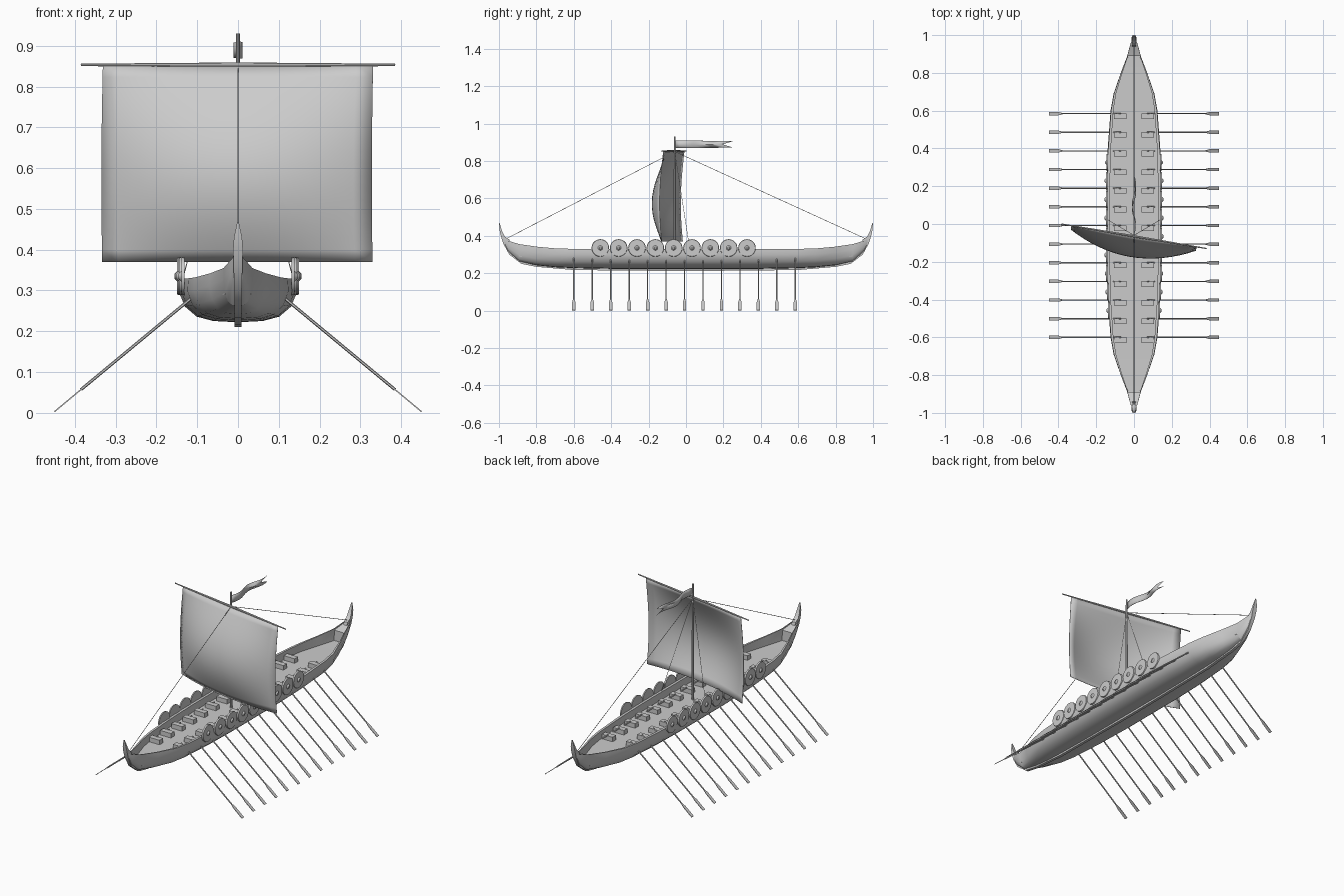
import bpy, bmesh, math
from mathutils import Vector, Matrix

if "Cube" in bpy.data.objects:
    bpy.data.objects.remove(bpy.data.objects["Cube"])

mat = bpy.data.materials.new("light_grey")
mat.diffuse_color = (0.6, 0.6, 0.6, 1)
mat.use_nodes = True
mat.node_tree.nodes["Principled BSDF"].inputs["Base Color"].default_value = mat.diffuse_color


def finish(name, bm, smooth=False):
    bmesh.ops.recalc_face_normals(bm, faces=bm.faces)
    me = bpy.data.meshes.new(name)
    bm.to_mesh(me)
    bm.free()
    me.materials.append(mat)
    ob = bpy.data.objects.new(name, me)
    bpy.context.collection.objects.link(ob)
    if smooth:
        bpy.ops.object.select_all(action='DESELECT')
        ob.select_set(True)
        bpy.context.view_layer.objects.active = ob
        bpy.ops.object.shade_smooth_by_angle(angle=math.radians(35))
    return ob


def loft(bm, rings):
    """Skin closed rings of points and cap both ends."""
    vs = [[bm.verts.new(p) for p in r] for r in rings]
    n = len(vs[0])
    for a, b in zip(vs, vs[1:]):
        for i in range(n):
            j = (i + 1) % n
            bm.faces.new((a[i], a[j], b[j], b[i]))
    bm.faces.new(vs[0])
    bm.faces.new(vs[-1])


def rod(bm, a, b, r1, r2=None, seg=8):
    a, b = Vector(a), Vector(b)
    d = b - a
    m = Matrix.Translation((a + b) / 2) @ d.to_track_quat('Z', 'Y').to_matrix().to_4x4()
    bmesh.ops.create_cone(bm, cap_ends=True, segments=seg, radius1=r1,
                          radius2=r1 if r2 is None else r2, depth=d.length, matrix=m)


def box(bm, c, size):
    bmesh.ops.create_cube(bm, size=1, matrix=Matrix.Translation(c) @ Matrix.Diagonal((*size, 1)))


# Hull: y, half width, keel z, rim z, deck z
HALF = [(0, .145, .222, .33, .288), (.2, .145, .222, .33, .288), (.4, .139, .223, .33, .288),
        (.6, .124, .227, .33, .288), (.69, .108, .231, .332, .288), (.8, .07, .242, .342, .288),
        (.889, .036, .262, .355, .29), (.89, .036, .262, .355, .347),
        (.95, .02, .315, .373, .367), (.975, .01, .36, .384, .38)]
STATIONS = [(-y, *r) for y, *r in reversed(HALF[1:])] + HALF
SECTION = [(0, 0), (.42, .03), (.7, .13), (.9, .36), (1, .7), (.98, 1)]


def half_width(y):
    y = abs(y)
    for a, b in zip(HALF, HALF[1:]):
        if y <= b[0]:
            return a[1] + (b[1] - a[1]) * (y - a[0]) / (b[0] - a[0])
    return HALF[-1][1]


bm = bmesh.new()
rings = []
for y, w, k, r, d in STATIONS:
    right = [(w * u, k + (r - k) * v) for u, v in SECTION]
    right += [(w * .88, r), (w * .88, d)]
    loop = right + [(-x, z) for x, z in reversed(right[1:])]
    rings.append([(x, y, z) for x, z in loop])
loft(bm, rings)
finish("hull", bm, True)

# Keel running up into the curved stem posts: outer y, z, inner y, z, half thickness
KEEL = [(0, .211, 0, .23, .008), (.6, .217, .6, .235, .008), (.8, .234, .8, .255, .008),
        (.88, .25, .87, .272, .008), (.945, .3, .93, .325, .009), (.978, .36, .945, .38, .011),
        (.99, .4, .968, .395, .012), (.997, .43, .983, .425, .01), (1, .468, .996, .466, .002)]
path = [(-a, b, -c, d, t) for a, b, c, d, t in reversed(KEEL[1:])] + KEEL
bm = bmesh.new()
loft(bm, [[(-t, a, b), (t, a, b), (t, c, d), (-t, c, d)] for a, b, c, d, t in path])
finish("keel_and_stems", bm, True)

# Rowing benches and oars, thirteen pairs
benches, oars = bmesh.new(), bmesh.new()
for i in range(13):
    y = -.6 + .0987 * i
    for s in (-1, 1):
        box(benches, (s * .074, y - .014, .3), (.066, .03, .026))
        inner, neck, tip = (Vector((s * x, y, z)) for x, z in ((.07, .318), (.385, .057), (.45, .003)))
        rod(oars, inner, neck, .0038, seg=6)
        along = (tip - neck)
        n = Vector((along.z, 0, -along.x)).normalized() * .0015
        loft(oars, [[neck + along * f + n * p + Vector((0, q * h, 0))
                     for p, q in ((-1, -1), (1, -1), (1, 1), (-1, 1))]
                    for f, h in ((-.1, .003), (.25, .009), (1, .009))])
finish("benches", benches)
finish("oars", oars, True)

# Round shields with a boss, nine along each rim
bm = bmesh.new()
for i in range(9):
    y = -.458 + .098 * i
    for s in (-1, 1):
        x = half_width(y)
        c = lambda dx: (s * (x + dx), y, .335)
        rod(bm, c(-.004), c(.004), .047, .045, 20)
        rod(bm, c(.004), c(.011), .013, .006, 12)
finish("shields", bm, True)

# Mast, angled yard and rigging
MY = -.06
bm = bmesh.new()
rod(bm, (0, MY, .23), (0, MY, .93), .007, .005, 10)
finish("mast", bm, True)

L, R = Vector((-.385, 0, .853)), Vector((.385, -.13, .853))
mid = (L + R) / 2
bm = bmesh.new()
rod(bm, mid, L, .006, .003)
rod(bm, mid, R, .006, .003)
finish("yard", bm, True)

bm = bmesh.new()
for s in (-1, 1):
    rod(bm, (0, MY, .85), (0, s * .965, .382), .0015, seg=5)
    rod(bm, (0, MY, .85), (s * .135, .02, .33), .0012, seg=5)
finish("rigging", bm)

# Billowing square sail
bm = bmesh.new()
N = 16
out = Vector((-.13, -.77, 0)).normalized()
grid = []
for j in range(N + 1):
    v = j / N
    row = []
    for i in range(N + 1):
        u = 2 * i / N - 1
        p = mid + (R - L) / 2 * (u * .86)
        p += out * math.sin(math.pi * v * .86) * (.02 + .09 * (1 - u * u))
        p.z = .853 - .483 * v
        row.append(bm.verts.new(p))
    grid.append(row)
for j in range(N):
    for i in range(N):
        bm.faces.new((grid[j][i], grid[j][i + 1], grid[j + 1][i + 1], grid[j + 1][i]))
sail = finish("sail", bm, True)
mod = sail.modifiers.new("thickness", 'SOLIDIFY')
mod.thickness = .002
mod.offset = 0

# Swallow-tailed pennant waving aft from the masthead
bm = bmesh.new()
cols = []
for i in range(13):
    f = i / 12
    x = .01 * math.sin(f * 9)
    y0, h = MY + .005, .021 - .004 * f
    ends = [(y0 + .305 * f, .889 + h), (y0 + .25 * f, .889), (y0 + .305 * f, .889 - h)]
    cols.append([bm.verts.new((x, y, z)) for y, z in ends])
for a, b in zip(cols, cols[1:]):
    for k in range(2):
        bm.faces.new((a[k], b[k], b[k + 1], a[k + 1]))
flag = finish("pennant", bm, True)
mod = flag.modifiers.new("thickness", 'SOLIDIFY')
mod.thickness = .0015
mod.offset = 0
